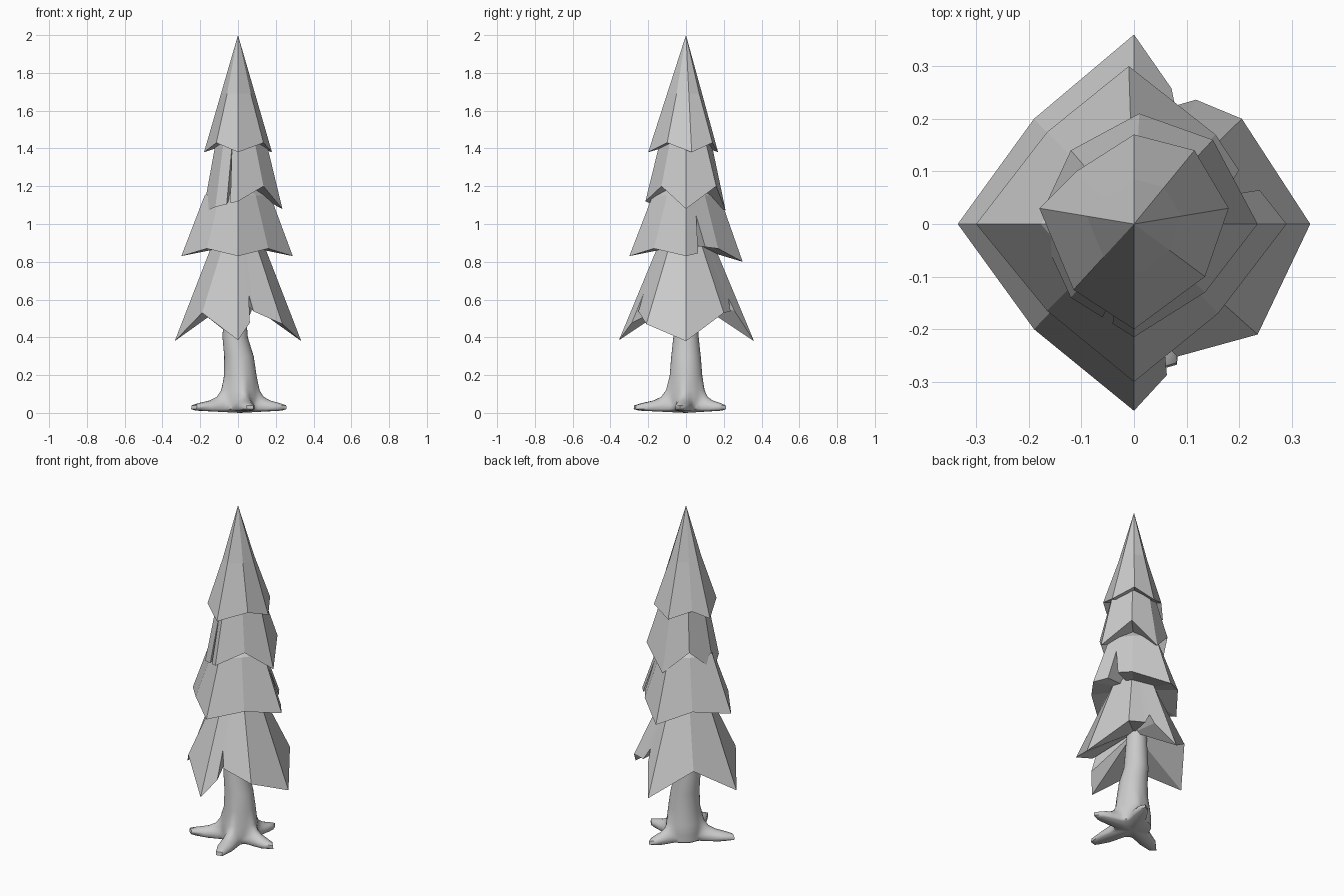
import bpy, bmesh, math
from mathutils import Vector

if "Cube" in bpy.data.objects:
    bpy.data.objects.remove(bpy.data.objects["Cube"], do_unlink=True)

grey = bpy.data.materials.new("plain_grey")
grey.use_nodes = True
grey.diffuse_color = (0.6, 0.6, 0.6, 1)
grey.node_tree.nodes["Principled BSDF"].inputs["Base Color"].default_value = (0.6, 0.6, 0.6, 1)


def finish(bm, name):
    bmesh.ops.recalc_face_normals(bm, faces=bm.faces)
    mesh = bpy.data.meshes.new(name)
    bm.to_mesh(mesh)
    bm.free()
    mesh.materials.append(grey)
    obj = bpy.data.objects.new(name, mesh)
    bpy.context.collection.objects.link(obj)
    return obj


def skin(bm, lower, upper):
    count = len(lower)
    for i in range(count):
        j = (i + 1) % count
        bm.faces.new((lower[i], lower[j], upper[j], upper[i]))


def fan(bm, ring, tip):
    top = bm.verts.new(tip)
    for i, vert in enumerate(ring):
        bm.faces.new((vert, ring[(i + 1) % len(ring)], top))


def branch_tier(name, corners, apex, hollow, shoulder=(0.5, 1.69), slits=None):
    """Jagged cone with a hollow underside.

    slits maps a corner number to (place along the next panel, depth of cut) pairs.
    """
    scale, height = shoulder
    feet = [Vector(c) for c in corners]
    heads = [Vector((f.x * scale, f.y * scale, height)) for f in feet]
    bm = bmesh.new()
    lower, upper = [], []
    for i, foot in enumerate(feet):
        j = (i + 1) % len(feet)
        for along, cut in [(0, 0)] + (slits or {}).get(i, []):
            low = foot.lerp(feet[j], along)
            head = heads[i].lerp(heads[j], along)
            lower.append(bm.verts.new(low.lerp(head, cut)))
            upper.append(bm.verts.new(head))
    skin(bm, lower, upper)
    fan(bm, upper, (0, 0, apex))
    fan(bm, lower, (0, 0, hollow))
    return finish(bm, name)


# Four tiers of branches, corners listed around from the front
branch_tier("top_branches", [
    (0, -.2, 1.38), (.135, -.1, 1.43), (.18, .03, 1.38), (.115, .14, 1.43),
    (0, .17, 1.38), (-.11, .1, 1.43), (-.18, .03, 1.38), (-.115, -.125, 1.43)],
    2, 1.44)

branch_tier("upper_branches", [
    (0, -.215, 1.12), (.135, -.13, 1.2), (.235, 0, 1.08), (.15, .16, 1.2),
    (.01, .21, 1.07), (-.12, .14, 1.2), (-.185, 0, 1.06), (-.12, -.14, 1.09)],
    1.55, 1.2, (.6, 1.47), {7: [(.5, 0), (.6, .85), (.66, 0)]})

branch_tier("middle_branches", [
    (0, -.3, .83), (.16, -.17, .87), (.29, 0, .83), (.155, .17, .87),
    (-.01, .3, .8), (-.165, .175, .87), (-.3, 0, .83), (-.165, -.165, .87)],
    1.3, .89, (.59, 1.15), {2: [(.38, 0), (.43, .65), (.62, .08)]})

branch_tier("lower_branches", [
    (0, -.355, .385), (.235, -.21, .47), (.335, 0, .38), (.205, .2, .53),
    (0, .36, .38), (-.19, .2, .53), (-.335, 0, .38), (-.19, -.2, .53)],
    1.05, .62, (.41, .89),
    {0: [(.29, .14), (.33, .45), (.41, .25)], 3: [(.37, .15), (.52, .35), (.6, .22)]})

# Bent trunk flaring into four flat roots: height, radius, root reach, sideways bend
LEVELS = [(.012, .09, .9, .01), (.02, .1, 1, .01), (.04, .1, .98, .01),
          (.052, .1, .75, .01), (.065, .1, .42, .01), (.085, .1, .18, .01),
          (.12, .096, .06, .01), (.2, .086, 0, .012), (.3, .078, 0, .005),
          (.4, .067, 0, -.015), (.68, .05, 0, -.02)]
ROOTS = [(-79, .19), (-7, .15), (67, .13), (205, .185)]
SIDES = 48


def root_reach(angle):
    total = 0
    for heading, length in ROOTS:
        turn = math.remainder(angle - math.radians(heading), math.tau)
        total += length * math.exp(-(turn / .26) ** 2)
    return total


bm = bmesh.new()
rings = []
for z, radius, reach, bend in LEVELS:
    ring = []
    for i in range(SIDES):
        a = math.tau * i / SIDES
        r = radius + reach * root_reach(a)
        ring.append(bm.verts.new((bend + r * math.cos(a), r * math.sin(a), z)))
    rings.append(ring)
for lower, upper in zip(rings, rings[1:]):
    skin(bm, lower, upper)
fan(bm, rings[0], (.01, 0, 0))
fan(bm, rings[-1], (-.02, 0, .7))
trunk = finish(bm, "trunk_and_roots")
bpy.ops.object.select_all(action="DESELECT")
trunk.select_set(True)
bpy.context.view_layer.objects.active = trunk
bpy.ops.object.shade_smooth_by_angle(angle=math.radians(50))
